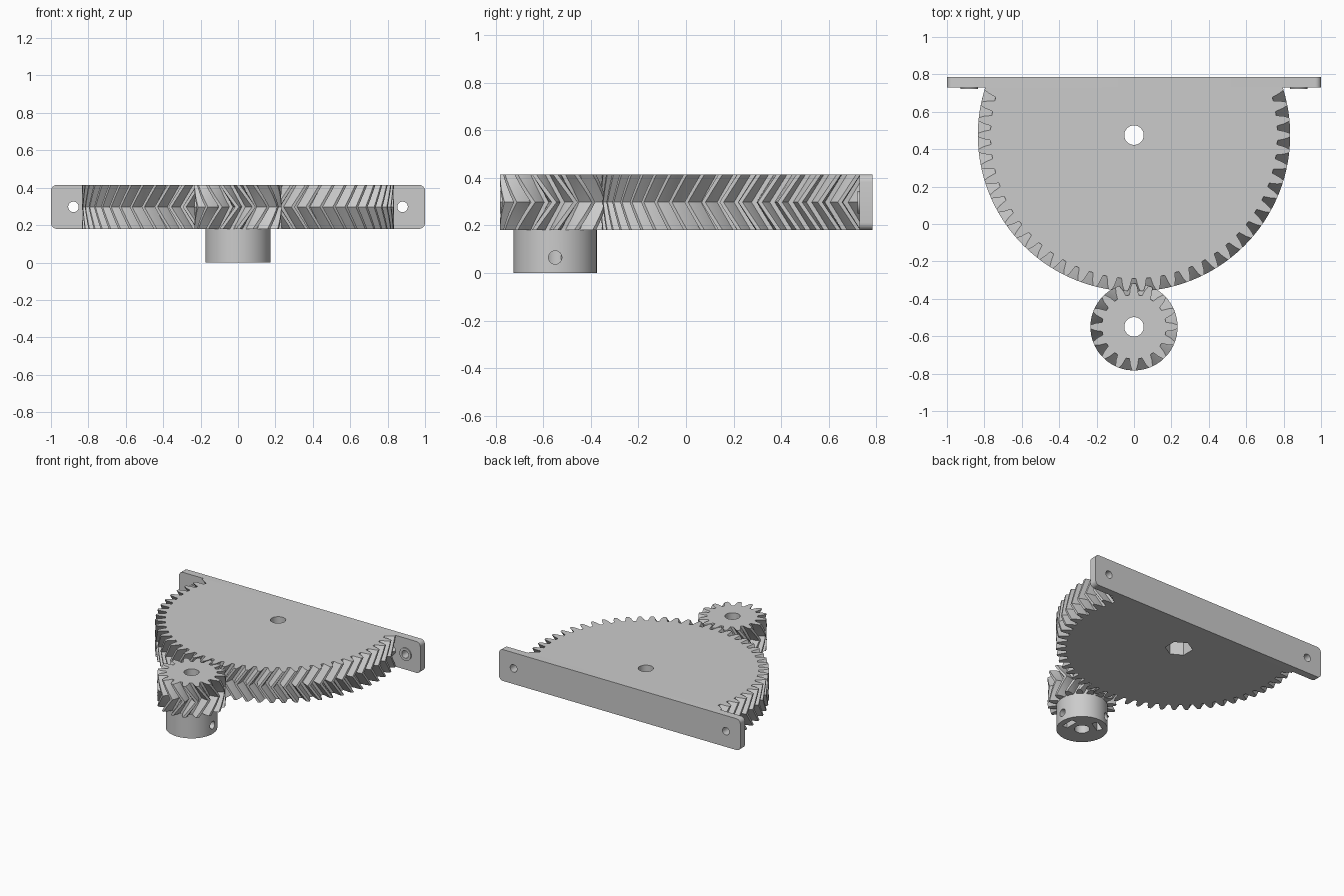
import bpy, bmesh, math
from mathutils import Matrix, Vector

cube = bpy.data.objects.get("Cube")
if cube:
    bpy.data.objects.remove(cube, do_unlink=True)

BOTTOM, TOP = 0.18, 0.415
MID = (BOTTOM + TOP) / 2
SECTOR_Y, PINION_Y, PLATE_Y, BACK_Y = 0.475, -0.55, 0.73, 0.785

grey = bpy.data.materials.new("plain_grey")
grey.use_nodes = True
colour = (0.6, 0.6, 0.6, 1)
grey.diffuse_color = colour
grey.node_tree.nodes["Principled BSDF"].inputs["Base Color"].default_value = colour


def finish(name, bm):
    """Turn a bmesh into a named object."""
    bmesh.ops.recalc_face_normals(bm, faces=bm.faces)
    mesh = bpy.data.meshes.new(name)
    bm.to_mesh(mesh)
    bm.free()
    mesh.materials.append(grey)
    obj = bpy.data.objects.new(name, mesh)
    bpy.context.collection.objects.link(obj)
    return obj


def rod(name, radius, start, end, sides=48):
    """Cylinder or prism between two points."""
    a, b = Vector(start), Vector(end)
    turn = (b - a).to_track_quat('Z', 'Y').to_matrix().to_4x4()
    bm = bmesh.new()
    bmesh.ops.create_cone(bm, cap_ends=True, segments=sides, radius1=radius, radius2=radius,
                          depth=(b - a).length, matrix=Matrix.Translation((a + b) / 2) @ turn)
    return finish(name, bm)


def box(name, size, matrix):
    bm = bmesh.new()
    bmesh.ops.create_cube(bm, size=1, matrix=matrix @ Matrix.Diagonal((*size, 1)))
    return finish(name, bm)


def cut(obj, cutters):
    """Subtract cutters, bake the result and discard the cutters."""
    for c in cutters:
        c.hide_render = True
        mod = obj.modifiers.new("cut", 'BOOLEAN')
        mod.operation, mod.solver, mod.object = 'DIFFERENCE', 'EXACT', c
    bpy.context.view_layer.update()
    baked = bpy.data.meshes.new_from_object(obj.evaluated_get(bpy.context.evaluated_depsgraph_get()))
    obj.modifiers.clear()
    obj.data = baked
    for c in cutters:
        bpy.data.objects.remove(c, do_unlink=True)


def herringbone(teeth, root, pitch, tip, centre_y, phase, shift, clip_y=None):
    """Loft a tooth outline upward, twisting to mid height and back again."""
    step = math.tau / teeth
    tooth = [(-0.36, root), (-0.24, pitch), (-0.11, tip), (0.11, tip), (0.24, pitch), (0.36, root)]
    layers = 12
    bm = bmesh.new()
    rings = []
    for i in range(layers + 1):
        t = i / layers
        twist = phase + shift * step * (1 - abs(2 * t - 1))
        z = BOTTOM + (TOP - BOTTOM) * t
        ring = []
        for k in range(teeth):
            for offset, r in tooth:
                a = twist + (k + offset) * step
                ring.append(bm.verts.new((r * math.cos(a), centre_y + r * math.sin(a), z)))
        rings.append(ring)
    n = len(rings[0])
    for low, high in zip(rings, rings[1:]):
        for j in range(n):
            bm.faces.new((low[j], low[(j + 1) % n], high[(j + 1) % n], high[j]))
    bm.faces.new(rings[0][::-1])
    bm.faces.new(rings[-1])
    if clip_y is not None:
        bmesh.ops.bisect_plane(bm, geom=bm.verts[:] + bm.edges[:] + bm.faces[:],
                               plane_co=(0, clip_y, 0), plane_no=(0, 1, 0), clear_outer=True)
        rim = [e for e in bm.edges if e.is_boundary]
        bmesh.ops.holes_fill(bm, edges=rim, sides=0)
    return bm


# Large toothed sector with shaft hole and hexagonal nut recess underneath
step = math.tau / 62
sector = finish("sector_gear", herringbone(62, 0.767, 0.807, 0.835, SECTOR_Y,
                                           -math.pi / 2 + step / 2, -0.95, PLATE_Y))
cut(sector, [rod("shaft_cutter", 0.052, (0, SECTOR_Y, 0), (0, SECTOR_Y, 1)),
             rod("nut_cutter", 0.095, (0, SECTOR_Y, 0), (0, SECTOR_Y, BOTTOM + 0.11), 6)])

# Small driving pinion, meshing with one tooth pointing at the sector
pinion = finish("pinion_gear", herringbone(16, 0.172, 0.207, 0.233, PINION_Y, math.pi / 2, 0.95))
cut(pinion, [rod("bore_cutter", 0.052, (0, PINION_Y, 0), (0, PINION_Y, 1))])

# Pinion hub with bore, set screw holes and nut slots
hub = rod("pinion_hub", 0.175, (0, PINION_Y, 0), (0, PINION_Y, BOTTOM), 64)
cutters = [rod("bore_cutter", 0.052, (0, PINION_Y, -0.1), (0, PINION_Y, 0.3))]
for angle in (0, math.radians(120)):
    way = Vector((math.cos(angle), math.sin(angle), 0))
    base = Vector((0, PINION_Y, 0.065))
    cutters.append(rod("screw_cutter", 0.028, base, base + way * 0.3, 24))
    place = Matrix.Translation((0, PINION_Y, 0.04)) @ Matrix.Rotation(angle, 4, 'Z')
    cutters.append(box("slot_cutter", (0.042, 0.1, 0.13), place @ Matrix.Translation((0.11, 0, 0))))
cut(hub, cutters)

# Mounting plate with rounded ends
bm = bmesh.new()
bmesh.ops.create_cube(bm, size=1, matrix=Matrix.Translation((0, (PLATE_Y + BACK_Y) / 2, MID))
                      @ Matrix.Diagonal((2, BACK_Y - PLATE_Y, TOP - BOTTOM, 1)))
corners = [e for e in bm.edges if abs((e.verts[0].co - e.verts[1].co).normalized().y) > 0.9]
bmesh.ops.bevel(bm, geom=corners, offset=0.032, segments=6, profile=0.5, affect='EDGES')
plate = finish("mounting_plate", bm)
cut(plate, [rod("bolt_cutter", 0.028, (s * 0.88, 0.6, MID), (s * 0.88, 0.9, MID), 32) for s in (-1, 1)])

# Raised washers around the bolt holes
parts = [sector, pinion, hub, plate]
for side, label in ((1, "left"), (-1, "right")):
    x = side * 0.88
    washer = rod(label + "_washer", 0.047, (x, PLATE_Y - 0.008, MID), (x, PLATE_Y, MID))
    cut(washer, [rod("bolt_cutter", 0.028, (x, 0.6, MID), (x, 0.9, MID), 32)])
    parts.append(washer)

# Smooth round walls, keep edges crisp
bpy.ops.object.select_all(action='DESELECT')
for obj in parts:
    obj.select_set(True)
bpy.context.view_layer.objects.active = sector
bpy.ops.object.shade_smooth_by_angle(angle=math.radians(20))
